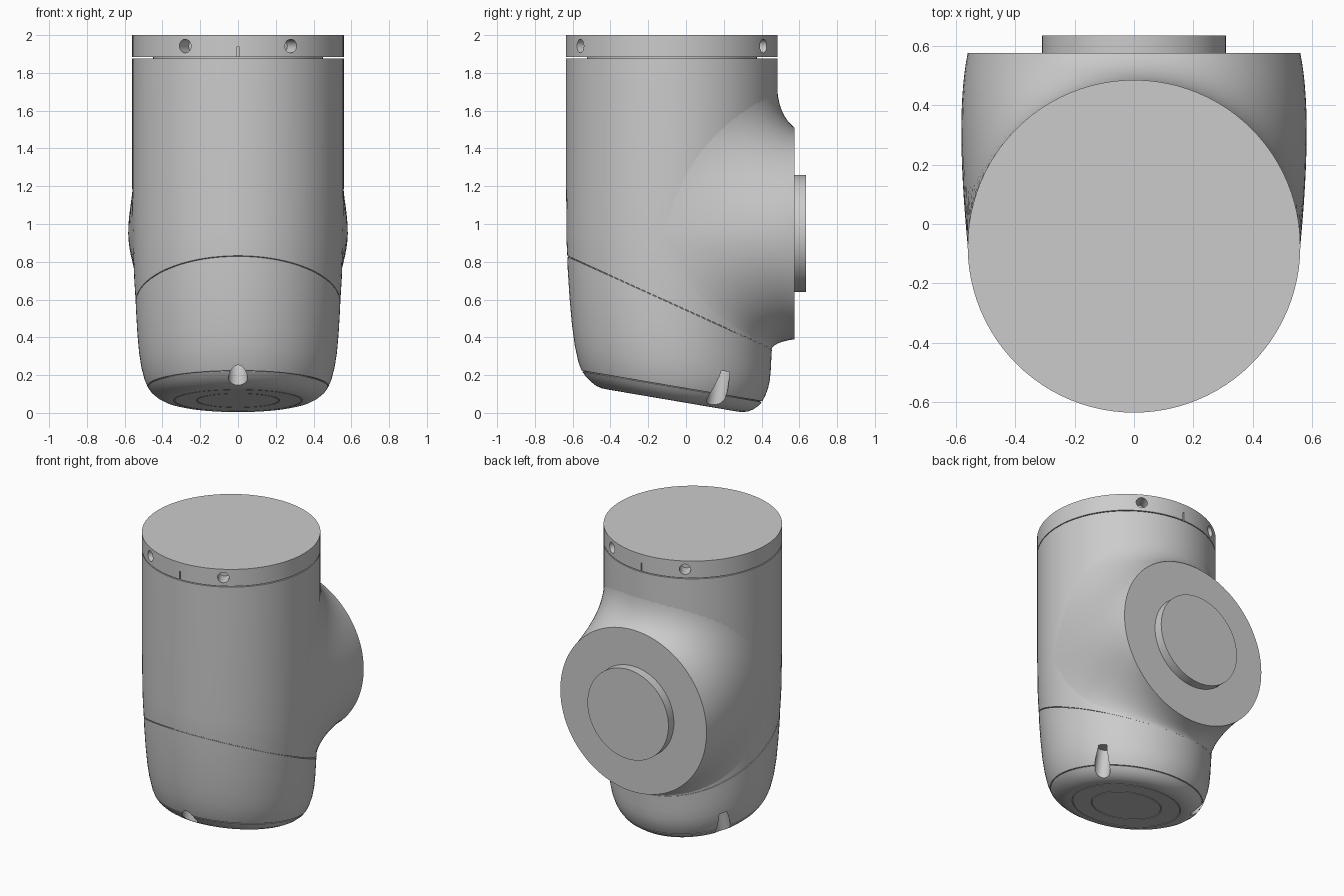
import bpy, bmesh, math
from mathutils import Vector, Matrix

if "Cube" in bpy.data.objects:
    bpy.data.objects.remove(bpy.data.objects["Cube"])

YC = -0.075     # y of the upright axis
SEG = 96
TAU = 2 * math.pi


def make(name, bm):
    bmesh.ops.recalc_face_normals(bm, faces=bm.faces)
    me = bpy.data.meshes.new(name)
    bm.to_mesh(me)
    bm.free()
    ob = bpy.data.objects.new(name, me)
    bpy.context.collection.objects.link(ob)
    return ob


def skin(bm, rings):
    loops = [[bm.verts.new(p) for p in ring] for ring in rings]
    for a, b in zip(loops, loops[1:]):
        for i in range(len(a)):
            j = (i + 1) % len(a)
            bm.faces.new((a[i], a[j], b[j], b[i]))
    return loops


def cylinder(name, r, depth, matrix, seg=SEG):
    bm = bmesh.new()
    bmesh.ops.create_cone(bm, cap_ends=True, segments=seg, radius1=r, radius2=r,
                          depth=depth, matrix=matrix)
    return make(name, bm)


def box(name, size, matrix):
    bm = bmesh.new()
    bmesh.ops.create_cube(bm, size=1, matrix=matrix @ Matrix.Diagonal((*size, 1)))
    return make(name, bm)


def activate(ob):
    bpy.ops.object.select_all(action='DESELECT')
    ob.select_set(True)
    bpy.context.view_layer.objects.active = ob


def cut(ob, cutters):
    for c in cutters:
        m = ob.modifiers.new("cut", 'BOOLEAN')
        m.operation, m.solver, m.object = 'DIFFERENCE', 'EXACT', c
        activate(ob)
        bpy.ops.object.modifier_apply(modifier=m.name)
        bpy.data.objects.remove(c)


def smooth(ob, angle=30):
    activate(ob)
    bpy.ops.object.shade_smooth_by_angle(angle=math.radians(angle))


# Housing: tilted rings (radius, centre height, slope along y, centre y)
S = -0.17
profile = [
    (.215, .066, S, YC), (.218, .072, S, YC), (.221, .066, S, YC),
    (.335, .066, S, YC), (.338, .072, S, YC), (.341, .066, S, YC),
    (.37, .067, S, YC), (.40, .075, S, YC), (.43, .091, S, YC), (.46, .116, S, YC),
    (.476, .138, S, YC), (.470, .139, S, YC), (.470, .142, S, YC), (.479, .143, S, YC),
    (.495, .18, -.18, YC), (.512, .245, -.22, -.077), (.524, .32, -.28, -.08),
    (.533, .42, -.36, -.084), (.539, .52, -.43, -.087),
    (.5415, .576, -.454, -.087), (.535, .577, -.454, -.087),
    (.535, .580, -.454, -.087), (.5415, .581, -.454, -.087),
    (.549, .70, -.36, -.083), (.555, .85, -.2, -.078), (.558, 1.0, -.08, YC),
    (.56, 1.2, 0, YC), (.56, 1.877, 0, YC)]
rings = []
for r, h, s, yc in profile:
    ring = []
    for i in range(SEG):
        a = TAU * i / SEG
        y = yc + r * math.sin(a)
        ring.append((r * math.cos(a), y, h + s * (y - YC)))
    rings.append(ring)
bm = bmesh.new()
loops = skin(bm, rings)
bm.faces.new(loops[0])
bm.faces.new(loops[-1])
body = make("housing", bm)

# Three screw pockets round the tilted base
tilt = Matrix.Rotation(math.atan(S), 4, 'X')
cutters = []
for deg in (-90, 30, 150):
    a = math.radians(deg)
    x, y = .457 * math.cos(a), .457 * math.sin(a)
    cutters.append(cylinder("pocket_cutter", .05, .4,
                   Matrix.Translation((x, YC + y, .066 + S * y + .0)) @ tilt, 32))
cut(body, cutters)
smooth(body)


# Side neck: each strand curves from the flange rim to a tangent on the housing
def housing_radius(z):
    return .53 + .03 * min(1, max(0, (z - .33) / .6))


steps = 14
rings = [[] for _ in range(steps + 1)]
for i in range(SEG):
    p = TAU * i / SEG
    c, s = math.cos(p), math.sin(p)
    rim = Vector((.56 * c, .575, .95 + .56 * s))
    a = math.radians(96) * c
    z = .95 + (.8 if s > 0 else .62) * s
    n = Vector((math.sin(a), math.cos(a), 0))
    foot = n * (housing_radius(z) - .003) + Vector((0, YC, z))
    d = rim - foot
    ctrl = foot + .7 * (d - n * d.dot(n))
    for k in range(steps + 1):
        t = k / steps
        rings[k].append(rim * (1 - t) ** 2 + ctrl * 2 * t * (1 - t) + foot * t * t)
bm = bmesh.new()
loops = skin(bm, rings)
bm.faces.new(loops[0])
neck = make("side_neck", bm)
if neck.data.polygons[-1].normal.y < 0:
    neck.data.flip_normals()
smooth(neck)

# Raised boss on the flange
boss = cylinder("flange_boss", .31, .07,
                Matrix.Translation((0, .60, .95)) @ Matrix.Rotation(math.pi / 2, 4, 'X'))
smooth(boss)

# Top collar, separated by a narrow gap, with four holes and two index marks
core = cylinder("collar_core", .45, .08, Matrix.Translation((0, YC, 1.88)))
smooth(core)
collar = cylinder("top_collar", .56, .117, Matrix.Translation((0, YC, 1.9415)))
cutters = []
for deg in (60, 120, 240, 300):
    a = math.radians(deg)
    cutters.append(cylinder("hole_cutter", .036, .2,
                   Matrix.Translation((.56 * math.cos(a), YC + .56 * math.sin(a), 1.942))
                   @ Matrix.Rotation(a, 4, 'Z') @ Matrix.Rotation(math.pi / 2, 4, 'Y'), 24))
for side in (-1, 1):
    cutters.append(box("mark_cutter", (.008, .03, .08),
                       Matrix.Translation((0, YC + side * .56, 1.90))))
cut(collar, cutters)
smooth(collar)
